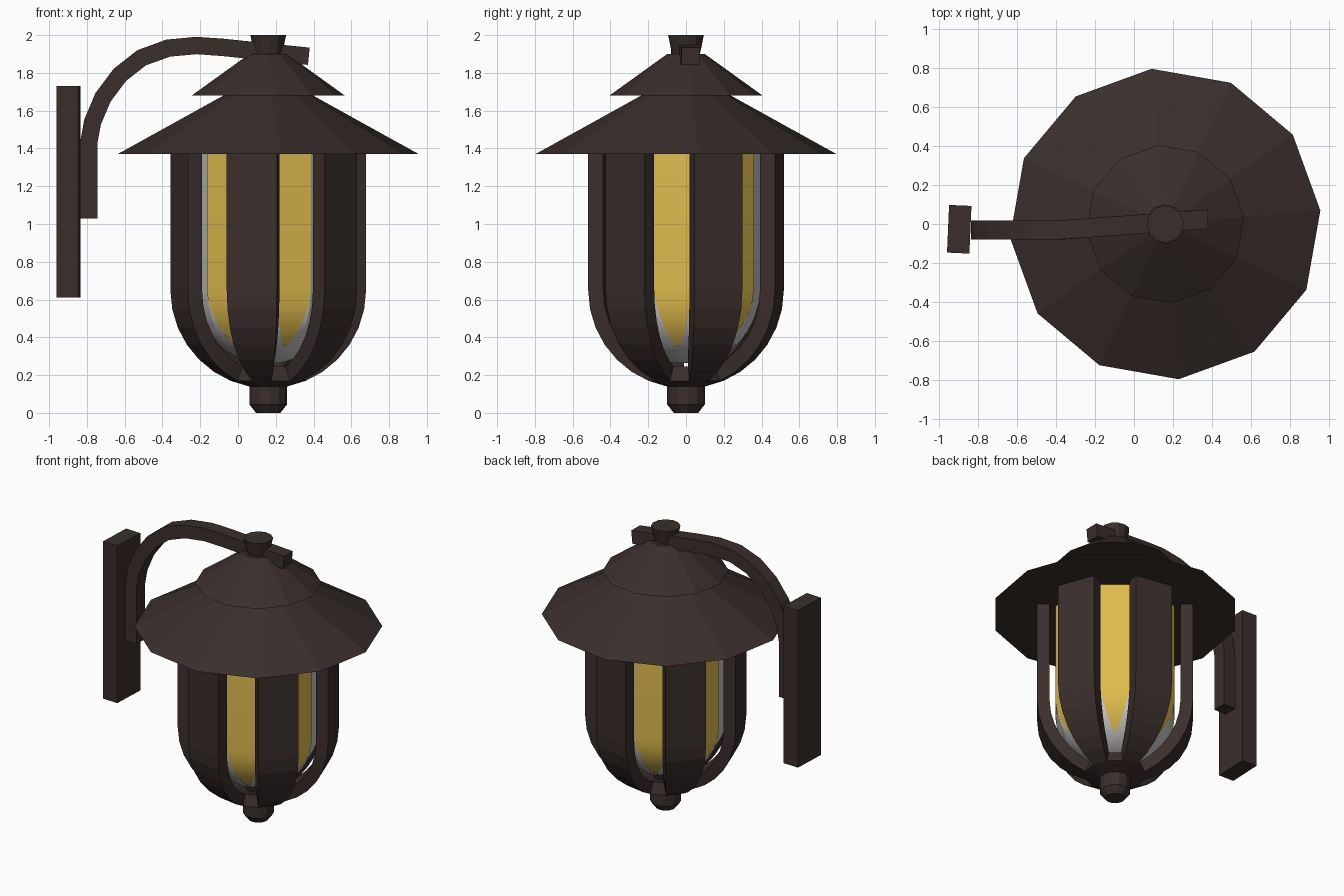
import bpy, bmesh
from math import sin, cos, radians, atan2, pi
from mathutils import Vector

if "Cube" in bpy.data.objects:
    bpy.data.objects.remove(bpy.data.objects["Cube"])

CX = 0.16          # lantern axis
SIDES = 12
TURN = 5           # rotation of the twelve-sided parts


def material(name, rgb):
    m = bpy.data.materials.new(name)
    m.diffuse_color = (*rgb, 1)
    m.use_nodes = True
    m.node_tree.nodes["Principled BSDF"].inputs["Base Color"].default_value = m.diffuse_color
    return m


BRONZE = material("dark_bronze", (0.042, 0.028, 0.025))
YELLOW = material("yellow_glow", (0.74, 0.50, 0.075))


def make(name, verts, faces, mat=None):
    me = bpy.data.meshes.new(name)
    me.from_pydata(verts, [], faces)
    ob = bpy.data.objects.new(name, me)
    bpy.context.collection.objects.link(ob)
    if mat:
        me.materials.append(mat)
    return ob


def smooth(ob, angle=25):
    bpy.ops.object.select_all(action='DESELECT')
    ob.select_set(True)
    bpy.context.view_layer.objects.active = ob
    bpy.ops.object.shade_smooth_by_angle(angle=radians(angle))


def polar(r, deg, z):
    return (CX + r * cos(radians(deg)), r * sin(radians(deg)), z)


def revolve(name, profile, mat=None, keep=lambda i, j: True, caps=True):
    """Twelve-sided turning of a bottom-to-top (radius, z) profile."""
    verts = [polar(r, TURN + 360 / SIDES * j, z) for r, z in profile for j in range(SIDES)]
    faces = []
    for i in range(len(profile) - 1):
        for j in range(SIDES):
            if keep(i, j):
                k = (j + 1) % SIDES
                a, b = i * SIDES, (i + 1) * SIDES
                faces.append((a + j, a + k, b + k, b + j))
    if caps:
        faces.append(tuple(reversed(range(SIDES))))
        faces.append(tuple(range(len(verts) - SIDES, len(verts))))
    return make(name, verts, faces, mat)


def dome(R, elevations):
    return [(R * cos(radians(e)), 0.65 - R * sin(radians(e))) for e in elevations]


# Roof tiers, top finial and bottom finial
revolve("lower_roof", [(0.80, 1.37), (0.22, 1.69)], BRONZE)
revolve("upper_roof", [(0.407, 1.68), (0.10, 1.90)], BRONZE)
revolve("top_finial", [(0.07, 1.88), (0.095, 2.0)], BRONZE)
revolve("bottom_finial", [(0.065, 0.0), (0.10, 0.045), (0.10, 0.15)], BRONZE)

# Cage: closed bowl at the bottom, every second facet continues up as a rib
steps = [78.75, 67.5, 56.25, 45, 33.75, 22.5, 11.25, 0]
cage = revolve("rib_cage", dome(0.52, steps) + [(0.52, 1.375)], BRONZE,
               keep=lambda i, j: i == 0 or j % 2 == 0, caps=False)
mod = cage.modifiers.new("thickness", 'SOLIDIFY')
mod.thickness = 0.08
mod.offset = -1
mod.use_even_offset = True

# Glass body inside the cage
smooth(revolve("glass_body", dome(0.393, steps) + [(0.393, 1.375)]))

# Glowing panels in the gaps, tapering to a point at the bottom
taper = [(49, 0.5), (45, 4), (37, 7.6), (28, 10), (19, 12), (10, 14), (0, 15)]
for n in range(6):
    mid = TURN + 45 + 60 * n
    rows = [(0.397 * cos(radians(e)), 0.65 - 0.397 * sin(radians(e)), h) for e, h in taper]
    rows.append((0.397, 1.37, 15))
    verts = []
    for r, z, h in rows:
        flat = r * cos(radians(15)) / cos(radians(h))
        verts += [polar(flat, mid - h, z), polar(flat, mid + h, z)]
    faces = [(2 * i, 2 * i + 1, 2 * i + 3, 2 * i + 2) for i in range(len(rows) - 1)]
    smooth(make(f"glow_panel_{n + 1}", verts, faces, YELLOW))

# Wall plate
bpy.ops.mesh.primitive_cube_add(size=1, location=(-0.8975, -0.027, 1.17),
                                rotation=(0, 0, radians(-2.5)))
plate = bpy.context.object
plate.name = "wall_plate"
plate.scale = (0.115, 0.245, 1.12)
plate.data.materials.append(BRONZE)

# Curved arm: square bar swept along a path in the x-z plane
path = [(-0.79, 1.03), (-0.79, 1.43), (-0.77, 1.54), (-0.715, 1.67), (-0.625, 1.79),
        (-0.51, 1.88), (-0.37, 1.931), (-0.22, 1.945), (-0.08, 1.935), (0.375, 1.888)]
pts = [Vector(p) for p in path]
verts, faces, H = [], [], 0.046
for i, p in enumerate(pts):
    t = (pts[min(i + 1, len(pts) - 1)] - pts[max(i - 1, 0)]).normalized()
    nx, nz = -t.y * H, t.x * H
    y = -0.03 if p.x < -0.37 else -0.03 + 0.055 * (p.x + 0.37) / 0.745
    for s, w in ((1, -1), (1, 1), (-1, 1), (-1, -1)):
        verts.append((p.x + s * nx, y + w * 0.049, p.y + s * nz))
for i in range(len(pts) - 1):
    a = 4 * i
    for k in range(4):
        m = (k + 1) % 4
        faces.append((a + k, a + 4 + k, a + 4 + m, a + m))
faces += [(0, 1, 2, 3), tuple(reversed(range(len(verts) - 4, len(verts))))]
arm = make("curved_arm", verts, faces, BRONZE)
bm = bmesh.new()
bm.from_mesh(arm.data)
bmesh.ops.recalc_face_normals(bm, faces=bm.faces)
bm.to_mesh(arm.data)
bm.free()
